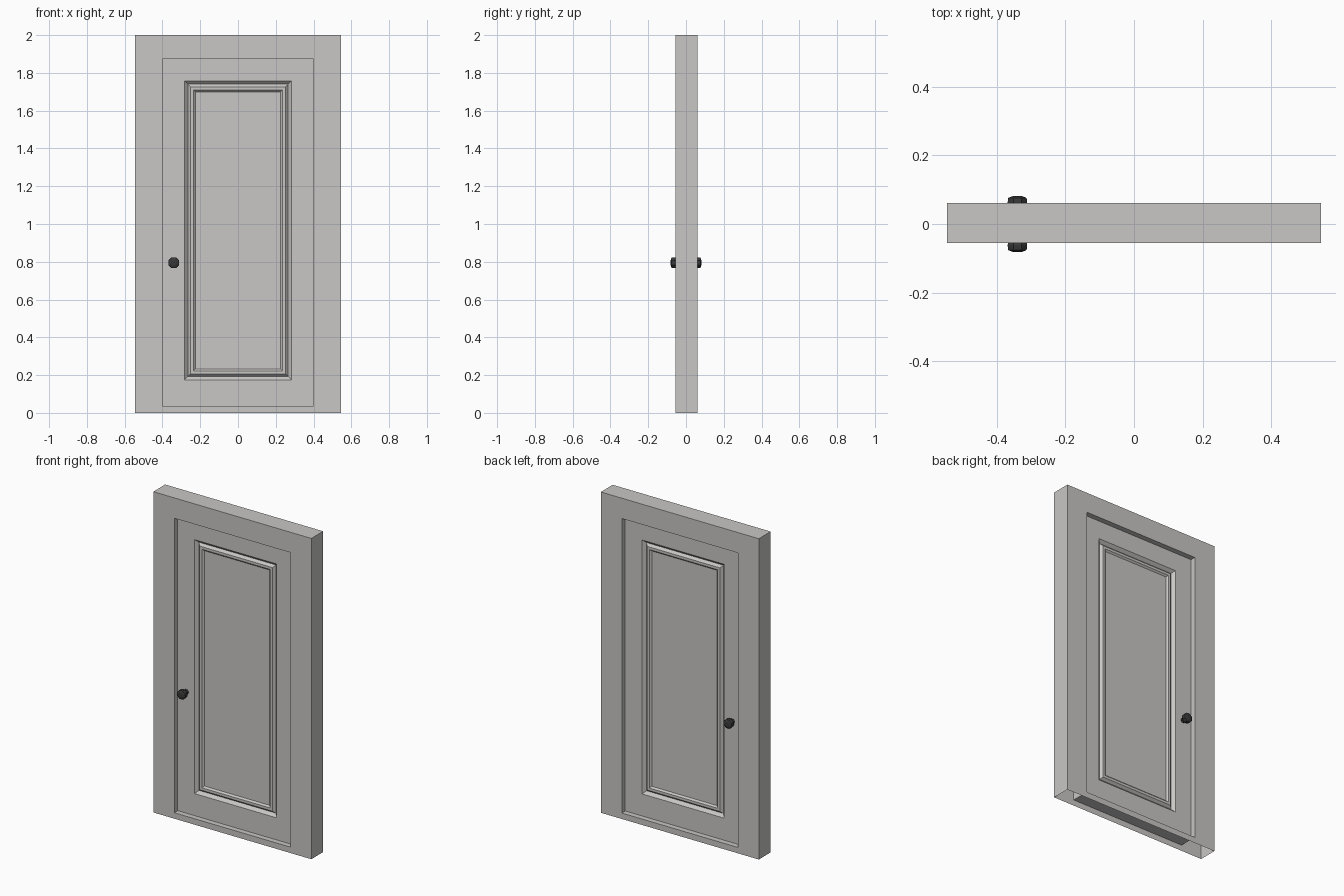
import bpy, bmesh, math

if "Cube" in bpy.data.objects:
    bpy.data.objects.remove(bpy.data.objects["Cube"])


def material(name, rgb):
    m = bpy.data.materials.new(name)
    m.diffuse_color = (*rgb, 1)
    m.use_nodes = True
    m.node_tree.nodes["Principled BSDF"].inputs["Base Color"].default_value = m.diffuse_color
    return m


GREY = material("warm_grey_paint", (0.58, 0.57, 0.555))
DARK = material("dark_metal", (0.04, 0.04, 0.04))


def finish(bm, name, mat):
    me = bpy.data.meshes.new(name)
    bm.to_mesh(me)
    bm.free()
    me.materials.append(mat)
    ob = bpy.data.objects.new(name, me)
    bpy.context.collection.objects.link(ob)
    return ob


def rect(bm, half_w, z0, z1, y):
    return [bm.verts.new(p) for p in ((-half_w, y, z0), (half_w, y, z0),
                                      (half_w, y, z1), (-half_w, y, z1))]


def bridge(bm, a, b, skip=()):
    n = len(a)
    for i in range(n):
        if i not in skip:
            j = (i + 1) % n
            bm.faces.new((a[i], a[j], b[j], b[i]))


Y0, Y1 = -0.056, 0.061          # frame front and back
D0, D1 = -0.023, 0.028          # door leaf front and back

# Frame: hollow surround, open underneath
bm = bmesh.new()
of = rect(bm, 0.545, 0, 2, Y0)
nf = rect(bm, 0.40, 0.037, 1.873, Y0)
nb = rect(bm, 0.40, 0.037, 1.873, Y1)
ob = rect(bm, 0.545, 0, 2, Y1)
bridge(bm, of, nf)
bridge(bm, nf, nb)
bridge(bm, nb, ob)
bridge(bm, ob, of, skip=(0,))
finish(bm, "frame", GREY)

# Door leaf: moulded panel on both sides; (inset from panel edge, depth)
moulding = [(0, 0), (0.018, 0.018), (0.032, 0.003), (0.048, 0.003), (0.058, 0.013)]
bm = bmesh.new()


def side_loops(y, sign):
    loops = [rect(bm, 0.3995, 0.0375, 1.8725, y)]
    for d, depth in moulding:
        loops.append(rect(bm, 0.283 - d, 0.175 + d, 1.758 - d, y + sign * depth))
    return loops


front, back = side_loops(D0, 1), side_loops(D1, -1)
chain = back[::-1] + front
bm.faces.new(chain[0][::-1])
for a, b in zip(chain, chain[1:]):
    bridge(bm, a, b)
bm.faces.new(chain[-1])
finish(bm, "door_leaf", GREY)

# Knobs: eight-sided turned profile (radius, |y|)
profile = [(0.016, 0.022), (0.016, 0.042), (0.028, 0.05), (0.031, 0.062),
           (0.029, 0.076), (0.016, 0.081)]
for name, s in (("front_knob", -1), ("back_knob", 1)):
    bm = bmesh.new()
    rings = []
    for r, y in profile:
        rings.append([bm.verts.new((-0.34 + r * math.cos(a), s * y, 0.795 + r * math.sin(a)))
                      for a in (math.tau * (k + 0.5) / 8 for k in range(8))])
    for a, b in zip(rings, rings[1:]):
        bridge(bm, a, b)
    bm.faces.new(rings[0])
    bm.faces.new(rings[-1])
    bmesh.ops.recalc_face_normals(bm, faces=bm.faces[:])
    finish(bm, name, DARK)
